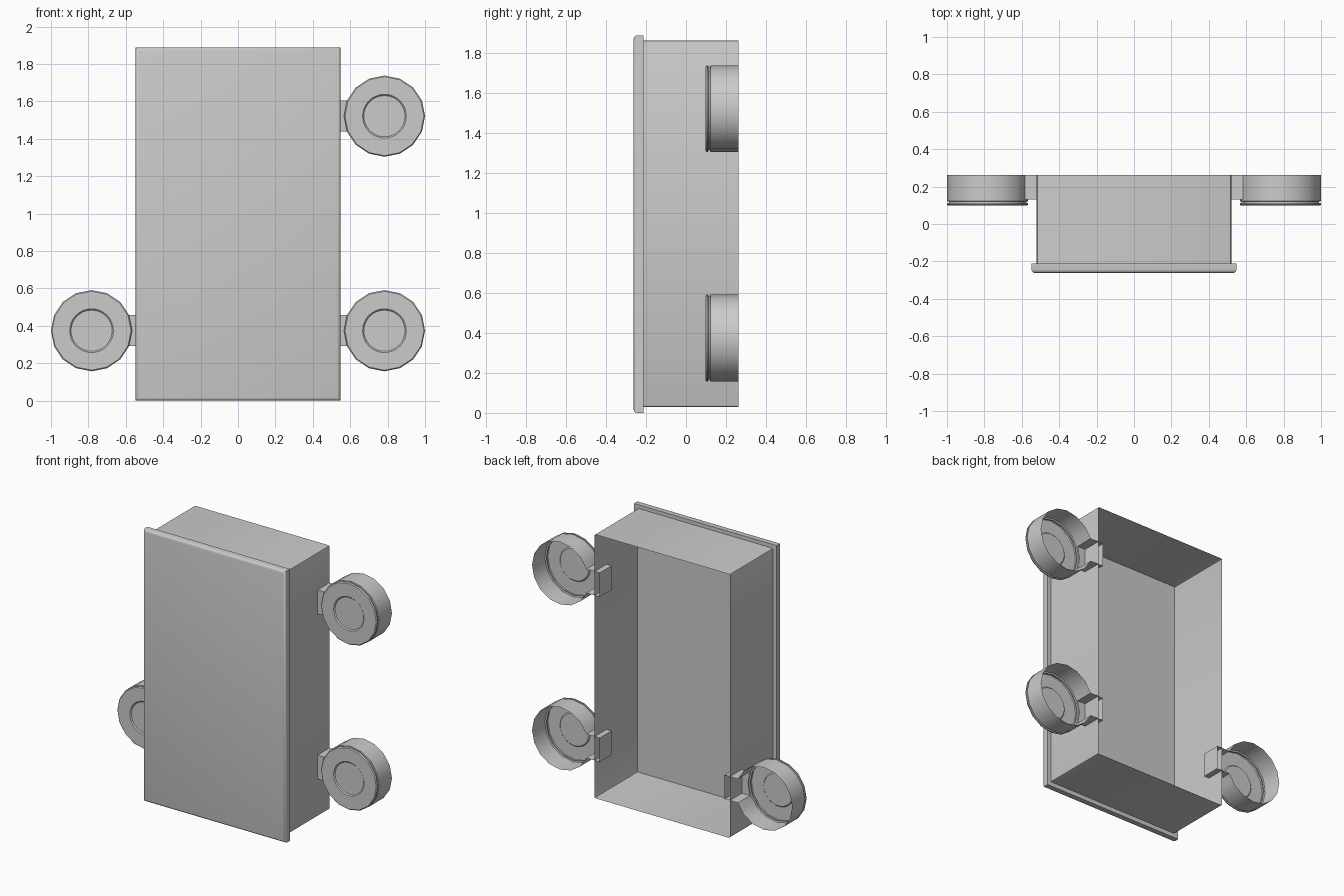
import bpy, bmesh, math

if "Cube" in bpy.data.objects:
    bpy.data.objects.remove(bpy.data.objects["Cube"])


def finish(bm, name, angle=35):
    bmesh.ops.recalc_face_normals(bm, faces=bm.faces)
    mesh = bpy.data.meshes.new(name)
    bm.to_mesh(mesh)
    bm.free()
    ob = bpy.data.objects.new(name, mesh)
    bpy.context.collection.objects.link(ob)
    bpy.ops.object.select_all(action='DESELECT')
    ob.select_set(True)
    bpy.context.view_layer.objects.active = ob
    bpy.ops.object.shade_smooth_by_angle(angle=math.radians(angle))
    return ob


def box(x, y0, y1, z0, z1):
    bm = bmesh.new()
    bmesh.ops.create_cube(bm, size=1)
    for v in bm.verts:
        v.co = (v.co.x * 2 * x, y0 if v.co.y < 0 else y1, z0 if v.co.z < 0 else z1)
    return bm


BACK = 0.262

# Front plate with rounded front edges
bm = box(0.548, -0.262, -0.212, 0.0, 1.888)
edges = [e for e in bm.edges if all(v.co.y < -0.25 for v in e.verts)]
bmesh.ops.bevel(bm, geom=edges, offset=0.018, segments=3, profile=0.5, affect='EDGES')
finish(bm, "front_plate")

# Thin body walls, open at the back
bm = box(0.52, -0.212, BACK, 0.03, 1.862)
bmesh.ops.delete(bm, geom=[f for f in bm.faces if abs(f.normal.y) > 0.5], context='FACES')
edges = [e for e in bm.edges if abs(e.verts[0].co.y - e.verts[1].co.y) > 0.1]
bmesh.ops.bevel(bm, geom=edges, offset=0.01, segments=2, profile=0.5, affect='EDGES')
finish(bm, "body_walls")

# Round lug: hollow 16-sided cup with a grooved cap, recessed disc and hollow arm
R, CX, N, ARM_Y, ARM_END = 0.217, 0.783, 32, 0.13, 0.48
PROFILE = [(R, BACK), (R, ARM_Y), (R, 0.122), (0.207, 0.12), (0.207, 0.112), (R, 0.111),
           (R, 0.104), (0.211, 0.098), (0.117, 0.098), (0.11, 0.105)]


def lug(name, side, cz):
    bm = bmesh.new()
    rings = []
    for r, y in PROFILE:
        ring = []
        for k in range(N):
            a = 2 * math.pi * k / N
            # odd points lie on the chords, so the rim stays 16-sided
            rr = r * math.cos(math.pi / 16) if k % 2 and r > 0.15 else r
            ring.append(bm.verts.new((side * (CX + rr * math.cos(a)), y, cz + rr * math.sin(a))))
        rings.append(ring)
    for i in range(len(rings) - 1):
        for k in range(N):
            if i == 0 and 14 <= k <= 17:
                continue  # opening for the arm
            j = (k + 1) % N
            bm.faces.new((rings[i][k], rings[i][j], rings[i + 1][j], rings[i + 1][k]))
    bm.faces.new(rings[-1])
    # arm reaching through the body wall
    top, bot = rings[0][14], rings[0][18]
    end = [[bm.verts.new((side * ARM_END, y, v.co.z)) for y in (BACK, ARM_Y)] for v in (top, bot)]
    bm.faces.new((top, rings[1][14], end[0][1], end[0][0]))
    bm.faces.new((bot, rings[1][18], end[1][1], end[1][0]))
    bm.faces.new(rings[1][14:19] + [end[1][1], end[0][1]])
    bm.faces.new((end[0][0], end[0][1], end[1][1], end[1][0]))
    finish(bm, name, 30)


for name, side, z in (("upper_right_lug", 1, 1.521), ("lower_right_lug", 1, 0.374),
                      ("lower_left_lug", -1, 0.374)):
    lug(name, side, z)
